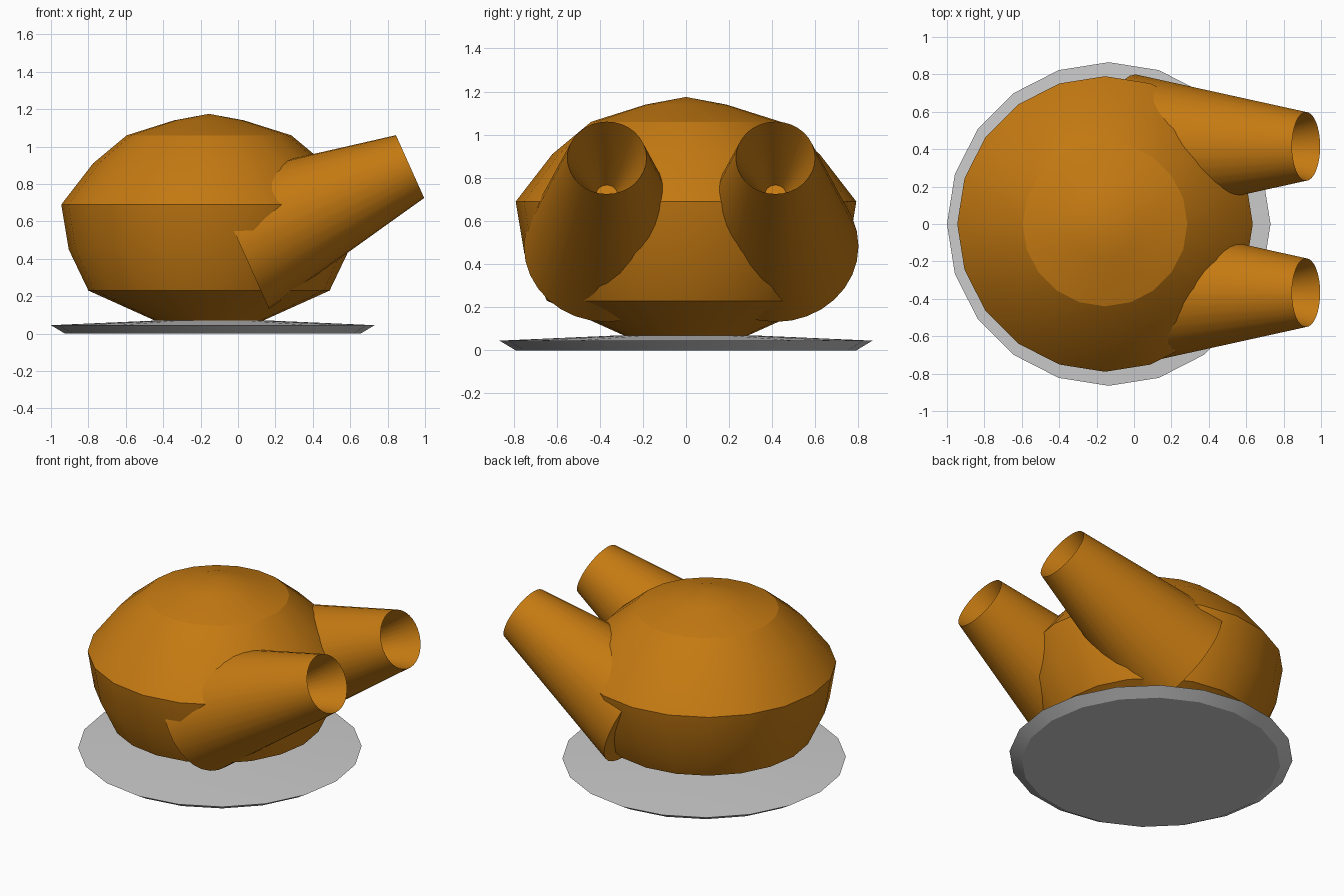
import bpy, bmesh, math
from mathutils import Matrix, Vector

if "Cube" in bpy.data.objects:
    bpy.data.objects.remove(bpy.data.objects["Cube"])


def material(name, colour):
    m = bpy.data.materials.new(name)
    m.diffuse_color = (*colour, 1)
    m.use_nodes = True
    m.node_tree.nodes["Principled BSDF"].inputs["Base Color"].default_value = m.diffuse_color
    return m


orange = material("amber_orange", (0.56, 0.195, 0.006))
grey = material("light_grey", (0.60, 0.60, 0.60))


def lathe(name, profile, sides, mat, matrix, angle):
    """Revolve (radius, height) points around local z; zero radius makes a pole."""
    bm = bmesh.new()
    rings = []
    for r, z in profile:
        if r == 0:
            rings.append([bm.verts.new((0, 0, z))])
        else:
            rings.append([bm.verts.new((r * math.cos(2 * math.pi * i / sides),
                                        r * math.sin(2 * math.pi * i / sides), z))
                          for i in range(sides)])
    for a, b in zip(rings, rings[1:]):
        for i in range(sides):
            j = (i + 1) % sides
            if len(a) == 1:
                bm.faces.new((a[0], b[j], b[i]))
            elif len(b) == 1:
                bm.faces.new((a[i], a[j], b[0]))
            else:
                bm.faces.new((a[i], a[j], b[j], b[i]))
    bmesh.ops.recalc_face_normals(bm, faces=bm.faces)
    me = bpy.data.meshes.new(name)
    bm.to_mesh(me)
    bm.free()
    me.materials.append(mat)
    ob = bpy.data.objects.new(name, me)
    bpy.context.collection.objects.link(ob)
    ob.matrix_world = matrix
    bpy.ops.object.select_all(action='DESELECT')
    ob.select_set(True)
    bpy.context.view_layer.objects.active = ob
    bpy.ops.object.shade_smooth_by_angle(angle=math.radians(angle))
    return ob


# Flat round foot plate
lathe("base_plate", [(0, 0), (0.79, 0), (0.865, 0.045), (0.30, 0.07), (0, 0.07)],
      20, grey, Matrix.Translation((-0.135, 0, 0)), 30)

# Faceted round body
lathe("body", [(0, 0.065), (0.29, 0.07), (0.645, 0.23), (0.75, 0.45), (0.79, 0.69),
               (0.62, 0.91), (0.44, 1.06), (0.187, 1.14), (0, 1.175)],
      20, orange, Matrix.Translation((-0.155, 0, 0)), 19)

# Two tapered spouts with conical recessed mouths
axis = Vector((0.912, 0, 0.41)).normalized()
turn = axis.to_track_quat('Z', 'Y').to_matrix().to_4x4()
for name, y in (("spout_front", -0.367), ("spout_back", 0.415)):
    tip = Vector((0.92, y, 0.893))
    lathe(name, [(0, 0), (0.385, 0), (0.184, 1.0), (0.05, 0.58), (0, 0.58)],
          32, orange, Matrix.Translation(tip - axis) @ turn, 30)
